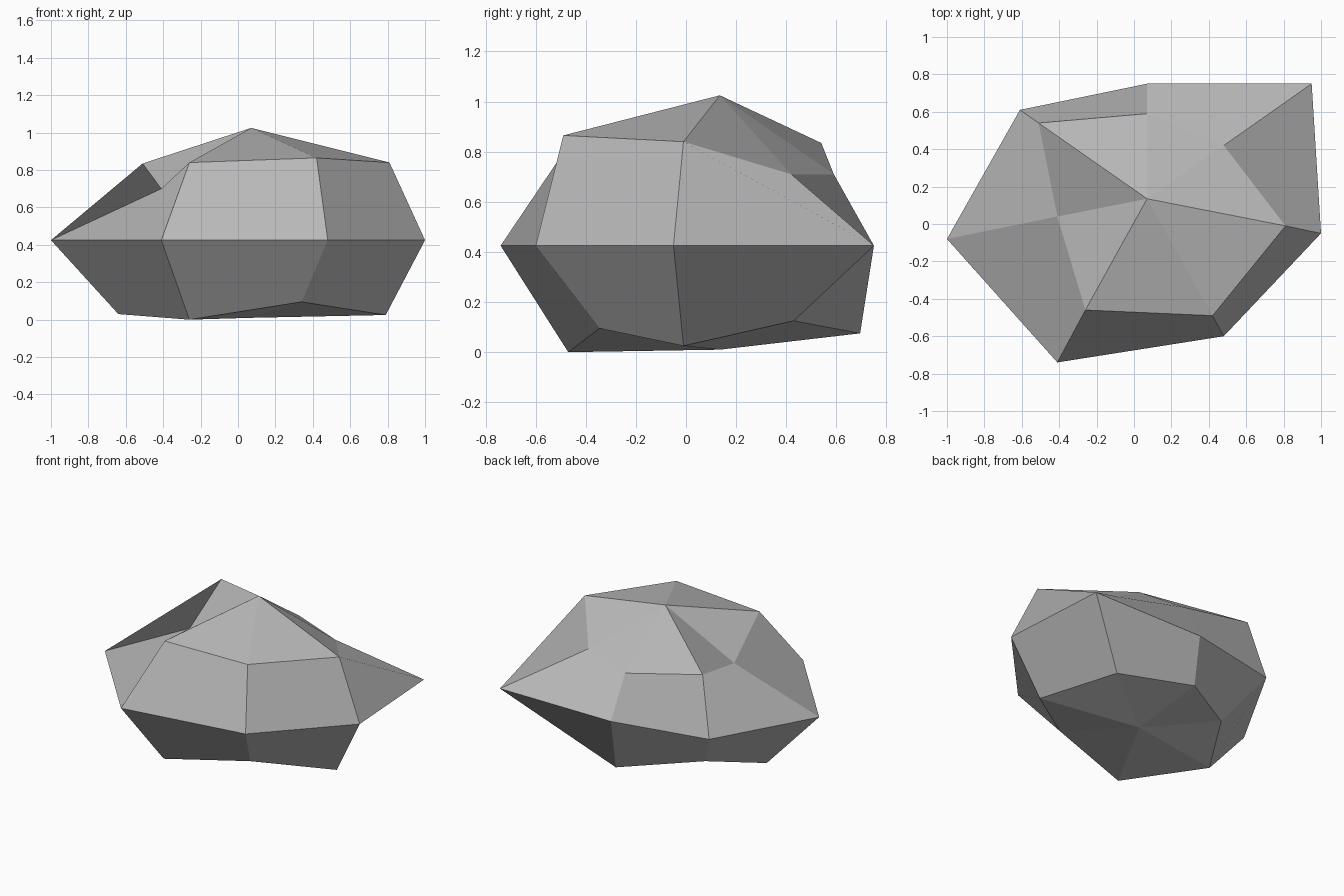
import bpy
import bmesh

# Remove the default cube only
default_cube = bpy.data.objects.get("Cube")
if default_cube:
    bpy.data.objects.remove(default_cube, do_unlink=True)


def make_material(name, colour):
    material = bpy.data.materials.new(name)
    material.use_nodes = True
    material.diffuse_color = colour
    shader = material.node_tree.nodes["Principled BSDF"]
    shader.inputs["Base Color"].default_value = colour
    shader.inputs["Roughness"].default_value = 1
    return material


def bridge_rings(bm, upper, lower):
    """Join two rings of equal length with a band of four-sided faces."""
    count = len(upper)
    for i in range(count):
        j = (i + 1) % count
        bm.faces.new((upper[i], lower[i], lower[j], upper[j]))


def close_ring(bm, ring, tip):
    """Close a ring with a fan of triangles meeting at one point."""
    point = bm.verts.new(tip)
    count = len(ring)
    for i in range(count):
        bm.faces.new((point, ring[i], ring[(i + 1) % count]))


def build_boulder(name, rings, top, bottom, material):
    bm = bmesh.new()
    loops = [[bm.verts.new(point) for point in ring] for ring in rings]
    close_ring(bm, loops[0], top)
    for upper, lower in zip(loops, loops[1:]):
        bridge_rings(bm, upper, lower)
    close_ring(bm, loops[-1], bottom)
    bmesh.ops.recalc_face_normals(bm, faces=bm.faces[:])
    mesh = bpy.data.meshes.new(name)
    bm.to_mesh(mesh)
    bm.free()
    mesh.materials.append(material)
    boulder = bpy.data.objects.new(name, mesh)
    bpy.context.collection.objects.link(boulder)
    return boulder


# Uneven shoulder ring, counterclockwise from the right corner
shoulder = [
    (-.41, .04, .70), (-.26, -.46, .84), (.42, -.49, .865), (.81, -.01, .84),
    (.48, .42, .71), (.07, .59, .71), (-.51, .54, .835),
]

# Level waistline, the widest part of the rock
waist_height = .425
waist_outline = [
    (-1, -.08), (-.41, -.74), (.48, -.60), (1, -.05),
    (.95, .75), (.07, .75), (-.61, .61),
]
waist = [(x, y, waist_height) for x, y in waist_outline]

# Uneven ring around the underside
foot = [
    (-.64, 0, .03), (-.26, -.47, 0), (.34, -.345, .095), (.79, -.01, .025),
    (.505, .43, .125), (.07, .695, .075), (-.42, .38, .13),
]

# Faceted stone with a flat grey colour
stone_grey = make_material("stone grey", (.5, .5, .5, 1))
build_boulder("boulder", [shoulder, waist, foot],
              top=(.07, .135, 1.025), bottom=(.07, .135, .01),
              material=stone_grey)
